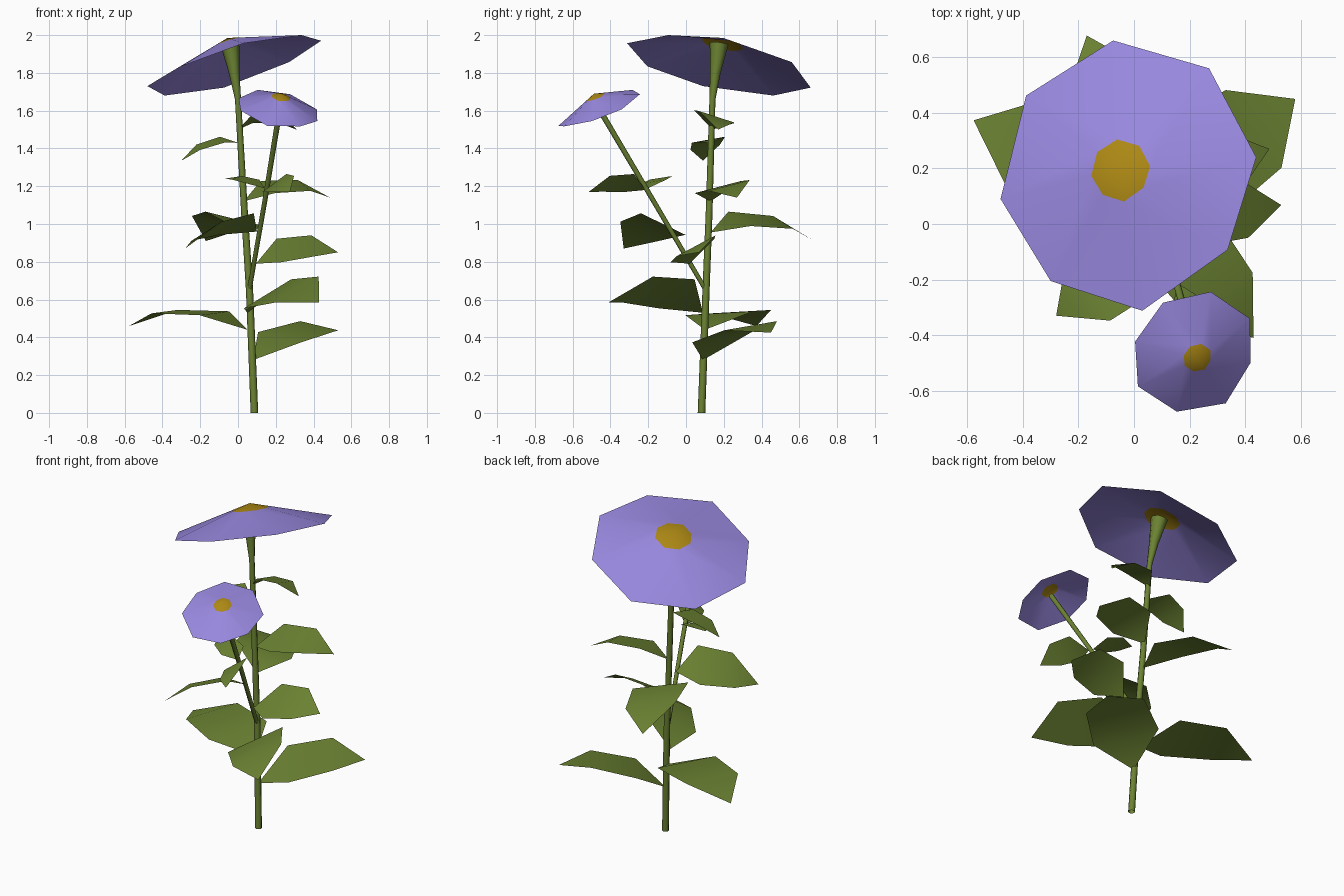
import bpy, math
from mathutils import Vector

if "Cube" in bpy.data.objects:
    bpy.data.objects.remove(bpy.data.objects["Cube"])

UP = Vector((0, 0, 1))


def material(name, rgb):
    m = bpy.data.materials.new(name)
    m.diffuse_color = (*rgb, 1)
    m.use_nodes = True
    m.node_tree.nodes["Principled BSDF"].inputs["Base Color"].default_value = m.diffuse_color
    return m


GREEN = material("leaf_green", (0.147, 0.223, 0.032))
PURPLE = material("petal_purple", (0.315, 0.245, 0.73))
YELLOW = material("centre_yellow", (0.41, 0.245, 0.007))


def make(name, verts, faces, mats):
    mesh = bpy.data.meshes.new(name)
    mesh.from_pydata([tuple(v) for v in verts], [], faces)
    for m in mats:
        mesh.materials.append(m)
    for p in mesh.polygons:
        p.use_smooth = True
    obj = bpy.data.objects.new(name, mesh)
    bpy.context.collection.objects.link(obj)
    return obj


def tube(name, path, sides=8):
    """Round stem through (x, y, z, radius) points."""
    pts = [Vector(p[:3]) for p in path]
    verts, faces = [], []
    for i, p in enumerate(pts):
        t = (pts[min(i + 1, len(pts) - 1)] - pts[max(i - 1, 0)]).normalized()
        if i == 0 and p.z == 0:
            t = UP
        a = Vector((0, 1, 0)).cross(t).normalized()
        b = t.cross(a)
        for k in range(sides):
            ang = 2 * math.pi * k / sides
            verts.append(p + (a * math.cos(ang) + b * math.sin(ang)) * path[i][3])
    for i in range(len(pts) - 1):
        for k in range(sides):
            j = (k + 1) % sides
            faces.append((i * sides + k, i * sides + j,
                          (i + 1) * sides + j, (i + 1) * sides + k))
    make(name, verts, faces, [GREEN])


def flower(name, apex, rim, split=0.23):
    """Shallow octagonal cone of petals with a yellow middle."""
    apex, rim = Vector(apex), [Vector(r) for r in rim]
    n = len(rim)
    verts = [apex] + [apex.lerp(r, split) for r in rim] + rim
    faces = []
    for k in range(n):
        j = (k + 1) % n
        faces.append((0, 1 + k, 1 + j))
        faces.append((1 + j, 1 + k, 1 + n + k, 1 + n + j))
    obj = make(name, verts, faces, [PURPLE, YELLOW])
    for p in obj.data.polygons:
        p.material_index = 1 if len(p.vertices) == 3 else 0
    # rim points may run either way, so face the cone upward
    if obj.data.polygons[0].normal.z < 0:
        obj.data.flip_normals()


def leaf(name, base, tip, half_width, arch, roll):
    """Six-cornered arched leaf; positive roll lifts its left side."""
    base, tip = Vector(base), Vector(tip)
    left = UP.cross(tip - base).normalized()
    r = math.radians(roll)
    side = left * math.cos(r) + UP * math.sin(r)
    verts = [base]
    for f, w in ((0.28, 1.06), (0.70, 0.94)):
        mid = base.lerp(tip, f) + UP * arch
        verts += [mid + side * half_width * w, mid - side * half_width * w]
    verts.append(tip)
    make(name, verts, [(0, 2, 1), (1, 2, 4, 3), (3, 4, 5)], [GREEN])


# stems: main one flares into a funnel under the large flower
tube("main_stem", [(0.087, 0.082, 0, 0.02), (0.061, 0.106, 0.65, 0.019),
                   (0.035, 0.122, 1.05, 0.018), (0.0, 0.14, 1.66, 0.016),
                   (-0.02, 0.155, 1.80, 0.028), (-0.043, 0.175, 1.955, 0.05)])
tube("branch_stem", [(0.06, 0.105, 0.65, 0.012), (0.14, -0.165, 1.11, 0.013),
                     (0.226, -0.475, 1.635, 0.015)])

# flower heads
flower("large_flower", (-0.056, 0.198, 1.985),
       [(-0.075, 0.66, 1.722), (0.27, 0.56, 1.857), (0.44, 0.24, 1.97),
        (0.337, -0.093, 2.0), (0.03, -0.312, 1.957), (-0.30, -0.205, 1.835),
        (-0.48, 0.09, 1.73), (-0.388, 0.462, 1.68)])
flower("small_flower", (0.232, -0.487, 1.69),
       [(0.104, -0.283, 1.71), (0.276, -0.244, 1.687), (0.417, -0.34, 1.607),
        (0.42, -0.498, 1.545), (0.33, -0.645, 1.517), (0.154, -0.675, 1.52),
        (0.014, -0.584, 1.60), (0.004, -0.423, 1.666)])

# leaves: base, tip, half width, arch, roll
LEAVES = [
    ("low_right_leaf", (0.08, 0.09, 0.28), (0.58, 0.45, 0.425), 0.185, 0.08, 8),
    ("low_left_leaf", (0.05, 0.10, 0.44), (-0.577, 0.373, 0.46), 0.185, 0.082, -3),
    ("front_leaf", (0.05, 0.09, 0.53), (0.43, -0.41, 0.585), 0.165, 0.085, 26),
    ("back_leaf", (0.04, 0.13, 0.955), (-0.17, 0.678, 0.91), 0.16, 0.085, 13),
    ("middle_right_leaf", (0.03, 0.13, 1.12), (0.487, 0.27, 1.14), 0.125, 0.07, 14),
    ("upper_left_leaf", (0.0, 0.13, 1.43), (-0.30, 0.09, 1.335), 0.085, 0.043, -10),
    ("upper_right_leaf", (0.0, 0.14, 1.50), (0.31, 0.17, 1.50), 0.105, 0.068, -18),
    ("branch_right_leaf", (0.095, 0.02, 0.79), (0.53, 0.068, 0.85), 0.125, 0.053, 28),
    ("branch_left_leaf", (0.10, -0.04, 0.96), (-0.28, -0.33, 0.87), 0.15, 0.065, 21),
    ("branch_front_leaf", (0.16, -0.215, 1.18), (0.275, -0.515, 1.17), 0.078, 0.04, 35),
    ("branch_inner_leaf", (0.14, -0.20, 1.19), (-0.07, -0.10, 1.24), 0.07, 0.02, -8),
]
for args in LEAVES:
    leaf(*args)
